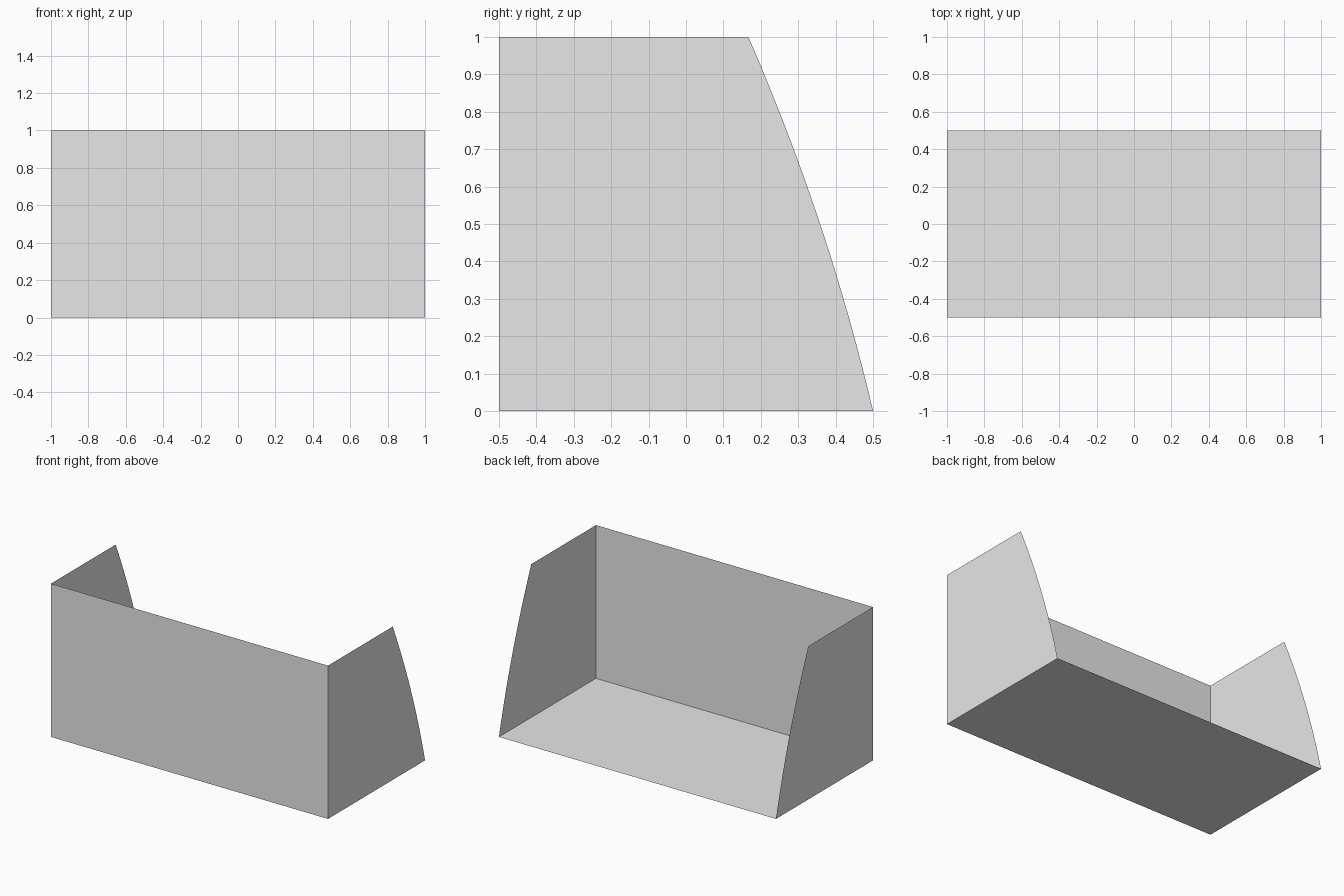
import bpy

cube = bpy.data.objects.get("Cube")
if cube:
    bpy.data.objects.remove(cube, do_unlink=True)

grey = bpy.data.materials.new("light_grey")
grey.use_nodes = True
grey.diffuse_color = (0.8, 0.8, 0.8, 1)
grey.node_tree.nodes["Principled BSDF"].inputs["Base Color"].default_value = (0.8, 0.8, 0.8, 1)

HALF_W, HALF_D, HEIGHT = 1.0, 0.5, 1.0


def sheet(name, points):
    """Single flat sheet; points run counter-clockwise seen from outside."""
    mesh = bpy.data.meshes.new(name)
    mesh.from_pydata(points, [], [list(range(len(points)))])
    mesh.materials.append(grey)
    obj = bpy.data.objects.new(name, mesh)
    bpy.context.collection.objects.link(obj)
    return obj


# Front wall and floor
sheet("front_wall", [(-HALF_W, -HALF_D, 0), (HALF_W, -HALF_D, 0),
                     (HALF_W, -HALF_D, HEIGHT), (-HALF_W, -HALF_D, HEIGHT)])
sheet("floor", [(-HALF_W, -HALF_D, 0), (-HALF_W, HALF_D, 0),
                (HALF_W, HALF_D, 0), (HALF_W, -HALF_D, 0)])

# Side walls with a gently bowed rear edge
STEPS = 24
rear_edge = []
for i in range(STEPS + 1):
    z = HEIGHT * i / STEPS
    rear_edge.append((HALF_D - 0.233 * z - 0.1 * z * z, z))
profile = [(-HALF_D, 0)] + rear_edge + [(-HALF_D, HEIGHT)]

for name, side in (("left_wall", 1), ("right_wall", -1)):
    outline = profile if side > 0 else profile[::-1]
    sheet(name, [(side * HALF_W, y, z) for y, z in outline])
